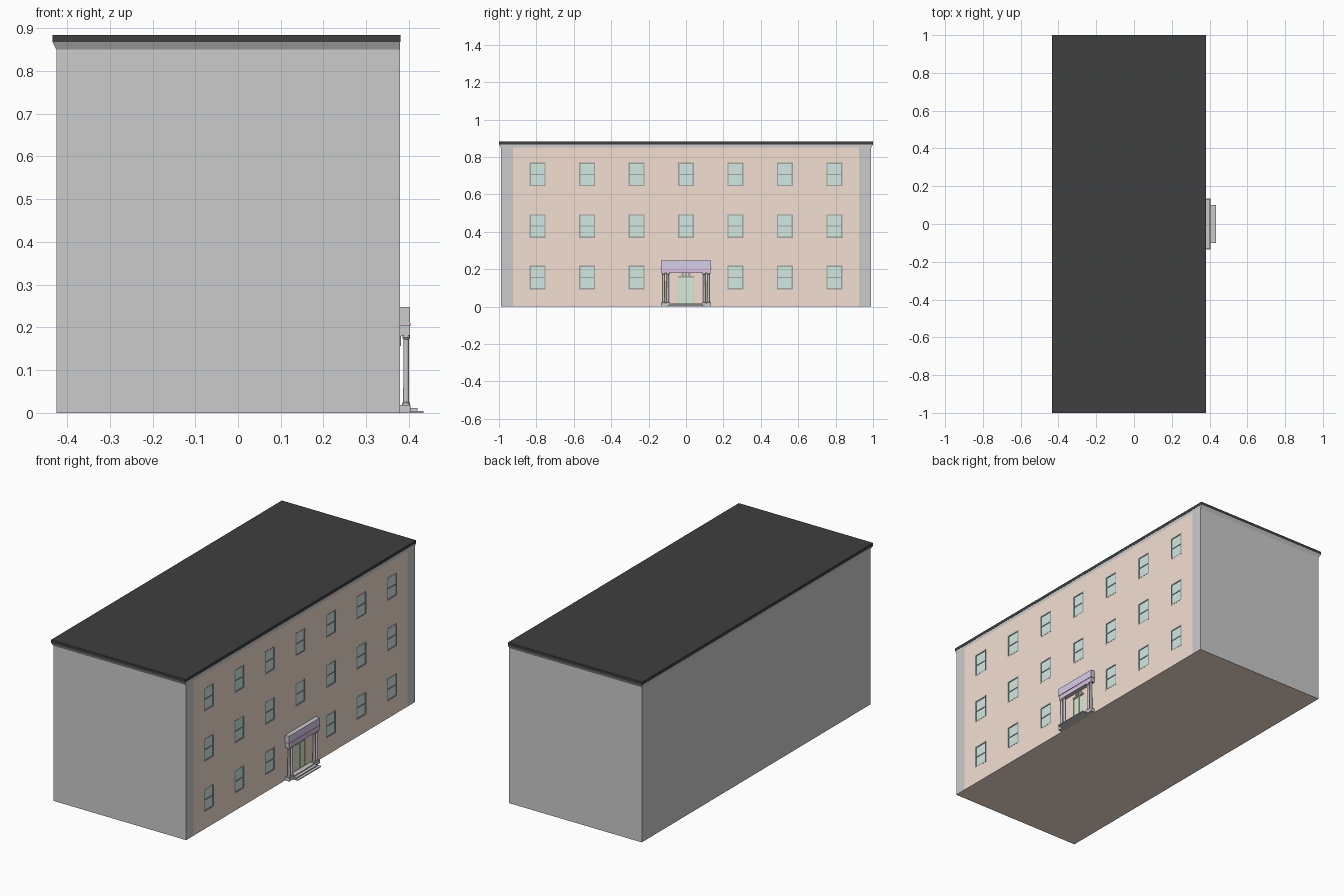
import bpy, bmesh, math
from mathutils import Matrix

if "Cube" in bpy.data.objects:
    bpy.data.objects.remove(bpy.data.objects["Cube"])


def mat(name, rgb):
    m = bpy.data.materials.new(name)
    m.diffuse_color = (*rgb, 1)
    m.use_nodes = True
    m.node_tree.nodes["Principled BSDF"].inputs["Base Color"].default_value = m.diffuse_color
    return m


BRICK = mat("brick", (0.9, 0.74, 0.65))
BLACK = mat("roof_black", (0.05, 0.05, 0.05))
GLASS = mat("window_glass", (0.64, 0.81, 0.75))
FRAME = mat("frame_grey", (0.36, 0.38, 0.37))
DOOR = mat("door_glass", (0.66, 0.84, 0.72))
GOLD = mat("door_gold", (0.75, 0.68, 0.35))
LILAC = mat("lilac", (0.67, 0.62, 0.83))
MAUVE = mat("mauve", (0.72, 0.55, 0.76))


def finish(name, bm, *mats):
    me = bpy.data.meshes.new(name)
    bm.to_mesh(me)
    bm.free()
    ob = bpy.data.objects.new(name, me)
    bpy.context.collection.objects.link(ob)
    for m in mats:
        me.materials.append(m)
    return ob


def add_box(bm, x0, x1, y0, y1, z0, z1):
    mx = Matrix.Translation(((x0 + x1) / 2, (y0 + y1) / 2, (z0 + z1) / 2))
    bmesh.ops.create_cube(bm, size=1, matrix=mx @ Matrix.Diagonal((x1 - x0, y1 - y0, z1 - z0, 1)))


def boxes(name, items, *mats):
    bm = bmesh.new()
    for b in items:
        add_box(bm, *b)
    return finish(name, bm, *mats)


def frame(y0, y1, z0, z1, w, x0, x1):
    """Four border bars of a rectangular frame."""
    return [(x0, x1, y0, y0 + w, z0, z1), (x0, x1, y1 - w, y1, z0, z1),
            (x0, x1, y0 + w, y1 - w, z0, z0 + w), (x0, x1, y0 + w, y1 - w, z1 - w, z1)]


XF, XB, YE, YP = 0.379, -0.425, 0.99, 0.925   # facade, back, end walls, brick edge
EAVE, TOP = 0.85, 0.868

# grey walls with flared cornice, open where the brick facade sits
bm = bmesh.new()
plan = [(XF, YP), (XF, YE), (XB, YE), (XB, -YE), (XF, -YE), (XF, -YP)]
flare = [(XF, YP), (XF, 1), (-0.434, 1), (-0.434, -1), (XF, -1), (XF, -YP)]
rings = [[bm.verts.new((x, y, z)) for x, y in p] for p, z in ((plan, 0), (plan, EAVE), (flare, TOP))]
for k in range(2):
    a, b = rings[k], rings[k + 1]
    for i in range(5 + k):
        j = (i + 1) % 6
        bm.faces.new((a[i], a[j], b[j], b[i]))
finish("walls", bm)

# flat roof and underside
boxes("roof", [(-0.434, 0.38, -1, 1, TOP, 0.884)], BLACK)
bm = bmesh.new()
bm.faces.new([bm.verts.new(p) for p in ((XB, -YE, 0), (XB, YE, 0), (XF, YE, 0), (XF, -YE, 0))])
finish("underside", bm, BRICK)

# brick facade: grid of cells with window and door openings
HW, DOOR_TOP = 0.043, 0.165
cols = [i * 0.2645 for i in range(-3, 4)]
rows = [(0.093, 0.219), (0.368, 0.494), (0.644, 0.771)]
ys = [-YP] + [c + s * HW for c in cols for s in (-1, 1)] + [YP]
zs = [0, rows[0][0], DOOR_TOP] + [rows[0][1]] + [z for r in rows[1:] for z in r] + [EAVE]
openings = [(c, z0, z1) for c in cols for z0, z1 in rows if not (abs(c) < 0.01 and z0 < 0.1)]
holes = openings + [(0, 0, DOOR_TOP)]
bm = bmesh.new()
grid = [[bm.verts.new((XF, y, z)) for z in zs] for y in ys]
for i in range(len(ys) - 1):
    for k in range(len(zs) - 1):
        cy, cz = (ys[i] + ys[i + 1]) / 2, (zs[k] + zs[k + 1]) / 2
        if not any(abs(cy - c) < HW and z0 < cz < z1 for c, z0, z1 in holes):
            bm.faces.new((grid[i][k], grid[i + 1][k], grid[i + 1][k + 1], grid[i][k + 1]))
finish("brick_facade", bm, BRICK)

# sash windows
bars, panes = [], []
for c, z0, z1 in openings:
    zm = (z0 + z1) / 2
    bars += frame(c - HW, c + HW, z0, z1, 0.007, 0.373, 0.3795)
    bars.append((0.373, 0.3785, c - HW + 0.007, c + HW - 0.007, zm - 0.003, zm + 0.003))
    panes.append((0.372, 0.376, c - HW + 0.004, c + HW - 0.004, z0 + 0.004, z1 - 0.004))
boxes("window_frames", bars, FRAME)
boxes("window_panes", panes, GLASS)

# double door with gold frames, header and small transom
gold = []
for y0, y1 in ((-HW, 0), (0, HW)):
    gold += frame(y0, y1, 0.012, 0.156, 0.004, 0.373, 0.378)
boxes("door_frames", gold, GOLD)
boxes("door_panes", [(0.371, 0.375, -HW, HW, 0.0, 0.158)], DOOR)
boxes("door_header", [(0.371, 0.381, -HW, HW, 0.156, DOOR_TOP)], FRAME)
boxes("transom_blocks", [(0.377, 0.382, y - 0.006, y + 0.006, DOOR_TOP, 0.18) for y in (-0.018, 0, 0.018)], FRAME)

# portico entablature: grey blocks with coloured front faces
for name, b, m in (("entablature_upper", (XF, 0.403, -0.133, 0.133, 0.209, 0.248), LILAC),
                   ("entablature_lower", (XF, 0.402, -0.131, 0.131, 0.181, 0.205), MAUVE)):
    ob = boxes(name, [b], None, m)
    for f in ob.data.polygons:
        f.material_index = int(f.normal.x > 0.9)
boxes("entablature_moulding", [(XF, 0.405, -0.135, 0.135, 0.205, 0.209)], MAUVE)

# plinths, landing and steps
boxes("plinths", [(XF, 0.404, min(s * 0.085, s * 0.133), max(s * 0.085, s * 0.133), 0, 0.019) for s in (-1, 1)])
boxes("steps", [(XF, 0.404, -0.085, 0.085, 0, 0.016),
                (0.404, 0.42, -0.09, 0.09, 0, 0.011),
                (0.404, 0.434, -0.1, 0.1, 0, 0.005)])

# paired round columns with base and capital
profile = [(0.0095, 0.019), (0.0095, 0.023), (0.007, 0.026), (0.0062, 0.172), (0.009, 0.176), (0.009, 0.181)]
N = 16
bm = bmesh.new()
for y in (-0.12, -0.097, 0.097, 0.12):
    loops = [[bm.verts.new((0.3935 + r * math.cos(2 * math.pi * i / N), y + r * math.sin(2 * math.pi * i / N), z))
              for i in range(N)] for r, z in profile]
    for a, b in zip(loops, loops[1:]):
        for i in range(N):
            j = (i + 1) % N
            bm.faces.new((a[i], a[j], b[j], b[i]))
columns = finish("portico_columns", bm)
bpy.context.view_layer.objects.active = columns
columns.select_set(True)
bpy.ops.object.shade_smooth_by_angle(angle=math.radians(30))
